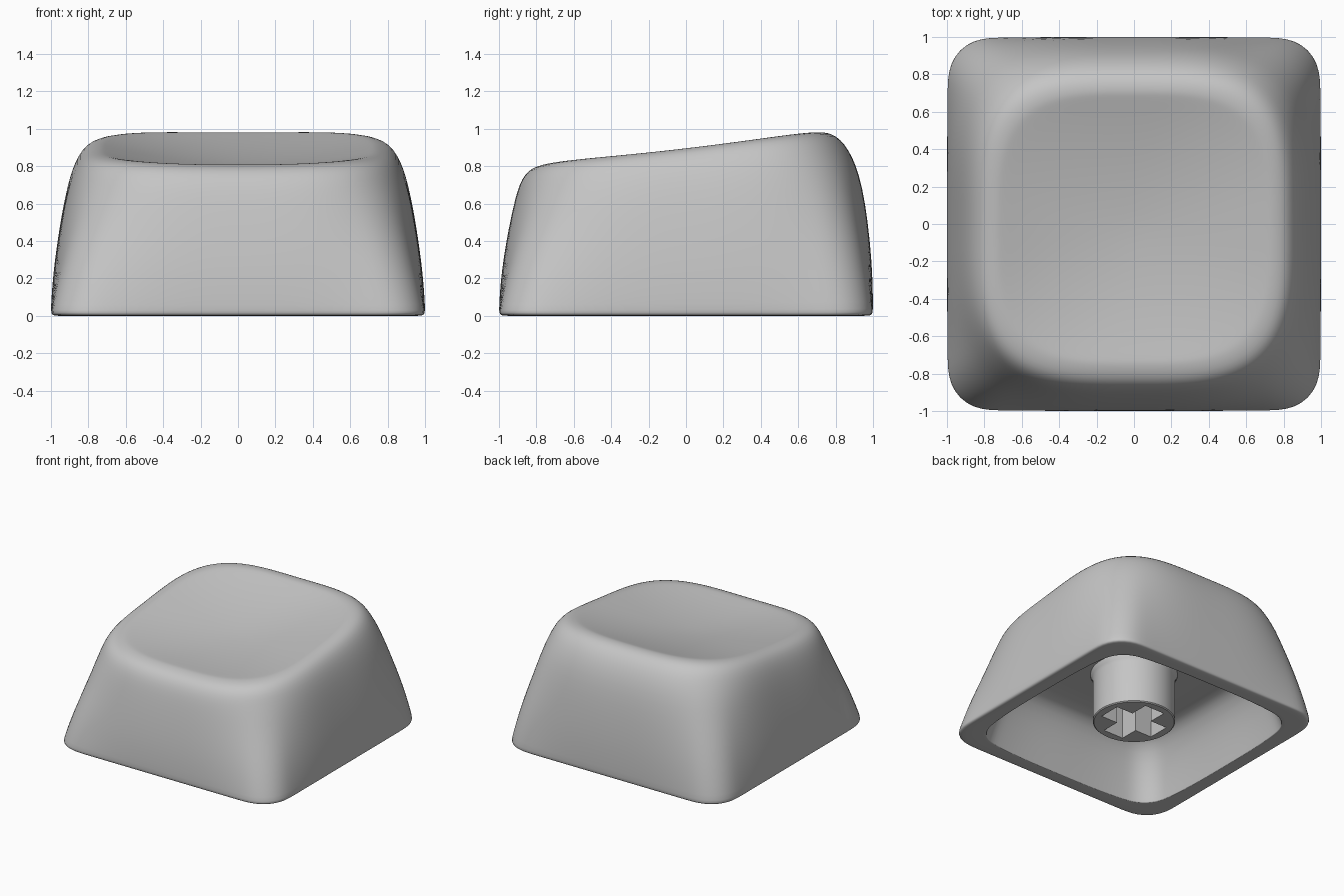
import bpy, bmesh, math
from mathutils import Matrix

cube = bpy.data.objects.get("Cube")
if cube:
    bpy.data.objects.remove(cube, do_unlink=True)

grey = bpy.data.materials.new("plain grey plastic")
grey.use_nodes = True
colour = (0.56, 0.56, 0.56, 1)
grey.diffuse_color = colour
grey.node_tree.nodes["Principled BSDF"].inputs["Base Color"].default_value = colour

SEGMENTS = 96
BOWED = 3.4


def outline_radius(angle, soft, power):
    """Unit rounded square, blended towards a bowed superellipse by soft."""
    c, s = abs(math.cos(angle)), abs(math.sin(angle))
    c, s = max(c, s), min(c, s)
    corner = 0.22
    k = 1 - corner
    if s / c <= k:
        square = 1 / c
    else:
        b = k * (c + s)
        square = b + math.sqrt(b * b - 2 * k * k + corner * corner)
    bowed = (c ** power + s ** power) ** (-1 / power)
    return square + (bowed - square) * soft


def top_height(x, y):
    """Tilted top whose corners lift slightly."""
    return 0.897 + 0.118 * y + 0.06 * (x * y) ** 2


def make_ring(bm, half, front, back, soft, height, power=BOWED):
    verts = []
    for i in range(SEGMENTS):
        a = math.tau * (i + 0.5) / SEGMENTS
        r = outline_radius(a, soft, power)
        x = half * r * math.cos(a)
        y = (back + front) / 2 + (back - front) / 2 * r * math.sin(a)
        verts.append(bm.verts.new((x, y, height(x, y))))
    return verts


def bridge(bm, rings):
    for low, high in zip(rings, rings[1:]):
        n = len(low)
        for i in range(n):
            j = (i + 1) % n
            bm.faces.new((low[i], low[j], high[j], high[i]))


def add_cap(bm, ring, z):
    n = len(ring)
    y = sum(v.co.y for v in ring) / n
    centre = bm.verts.new((0, y, z))
    for i in range(n):
        bm.faces.new((ring[i], ring[(i + 1) % n], centre))


def finish(bm, name):
    bmesh.ops.recalc_face_normals(bm, faces=bm.faces)
    mesh = bpy.data.meshes.new(name)
    bm.to_mesh(mesh)
    bm.free()
    mesh.materials.append(grey)
    obj = bpy.data.objects.new(name, mesh)
    bpy.context.collection.objects.link(obj)
    return obj


def activate(obj):
    bpy.ops.object.select_all(action="DESELECT")
    obj.select_set(True)
    bpy.context.view_layer.objects.active = obj


# Shell: cavity, base lip, outer wall and dished top in one loft
bm = bmesh.new()
rings = []
CEILING = 0.47

# Cavity from ceiling to lip: half width, height
for half, z in ((0.3, CEILING), (0.62, CEILING), (0.7, 0.445), (0.77, 0.36),
                (0.83, 0.2), (0.876, 0.006), (0.877, 0), (0.88, 0),
                (0.97, 0), (0.99, 0.003), (0.998, 0.015)):
    soft = 0.33 if half < 0.9 else 0
    rings.append(make_ring(bm, half, -half, half, soft, lambda x, y, z=z: z))

# Outer wall: fraction of local top height, half width, front, back, softness
wall = ((0.05, 1.0, 1.0, 1.0, 0.05), (0.22, 0.99, 0.992, 0.997, 0.28),
        (0.4, 0.97, 0.975, 0.983, 0.52), (0.6, 0.941, 0.947, 0.958, 0.78),
        (0.75, 0.913, 0.921, 0.926, 0.92), (0.85, 0.886, 0.9, 0.888, 1),
        (0.92, 0.858, 0.877, 0.848, 1), (0.97, 0.824, 0.845, 0.802, 1),
        (0.993, 0.785, 0.803, 0.755, 1), (1.0, 0.74, 0.755, 0.71, 1))
for f, half, front, back, soft in wall:
    rings.append(make_ring(bm, half, -front, back, soft,
                           lambda x, y, f=f: f * top_height(x, y)))

# Dish scooped out of the tilted top, rounder towards its centre
DEPTH = 0.085
for s in (0.97, 0.94, 0.9, 0.85, 0.77, 0.65, 0.5, 0.33, 0.15):
    drop = DEPTH * (1 - s * s) * (1 - s) / (1 - s + 0.04)
    rings.append(make_ring(bm, 0.74 * s, -0.0225 - 0.7325 * s,
                           -0.0225 + 0.7325 * s, 1,
                           lambda x, y, d=drop: top_height(x, y) - d,
                           2 + (BOWED - 2) * s * s))
bridge(bm, rings)
add_cap(bm, rings[0], CEILING)
add_cap(bm, rings[-1], top_height(0, -0.0225) - DEPTH * 0.96)
shell = finish(bm, "cap_shell")
shell.modifiers.new("smooth", "SUBSURF").levels = 1
shell.modifiers["smooth"].render_levels = 1
activate(shell)
bpy.ops.object.shade_smooth()

# Stem: turned post with a flared root set into the ceiling
bm = bmesh.new()
rings = []
for r, z in ((0.3, 0.06), (0.308, 0.067), (0.308, 0.41), (0.313, 0.435),
             (0.325, 0.462), (0.325, 0.52)):
    rings.append([bm.verts.new((r * math.cos(math.tau * i / 64),
                                r * math.sin(math.tau * i / 64), z))
                  for i in range(64)])
bridge(bm, rings)
bm.faces.new(rings[0])
bm.faces.new(rings[-1])
stem = finish(bm, "stem")

# Cross-shaped socket cut into the stem
for size in ((0.48, 0.18, 0.7), (0.18, 0.48, 0.7)):
    bm = bmesh.new()
    bmesh.ops.create_cube(bm, size=1, matrix=Matrix.Translation((0, 0, 0.05))
                          @ Matrix.Diagonal((*size, 1)))
    cutter = finish(bm, "socket_cutter")
    cutter.hide_render = True
    cut = stem.modifiers.new("socket", "BOOLEAN")
    cut.operation = "DIFFERENCE"
    cut.solver = "EXACT"
    cut.object = cutter
    activate(stem)
    bpy.ops.object.modifier_apply(modifier=cut.name)
    bpy.data.objects.remove(cutter, do_unlink=True)
activate(stem)
bpy.ops.object.shade_smooth_by_angle(angle=math.radians(35))
